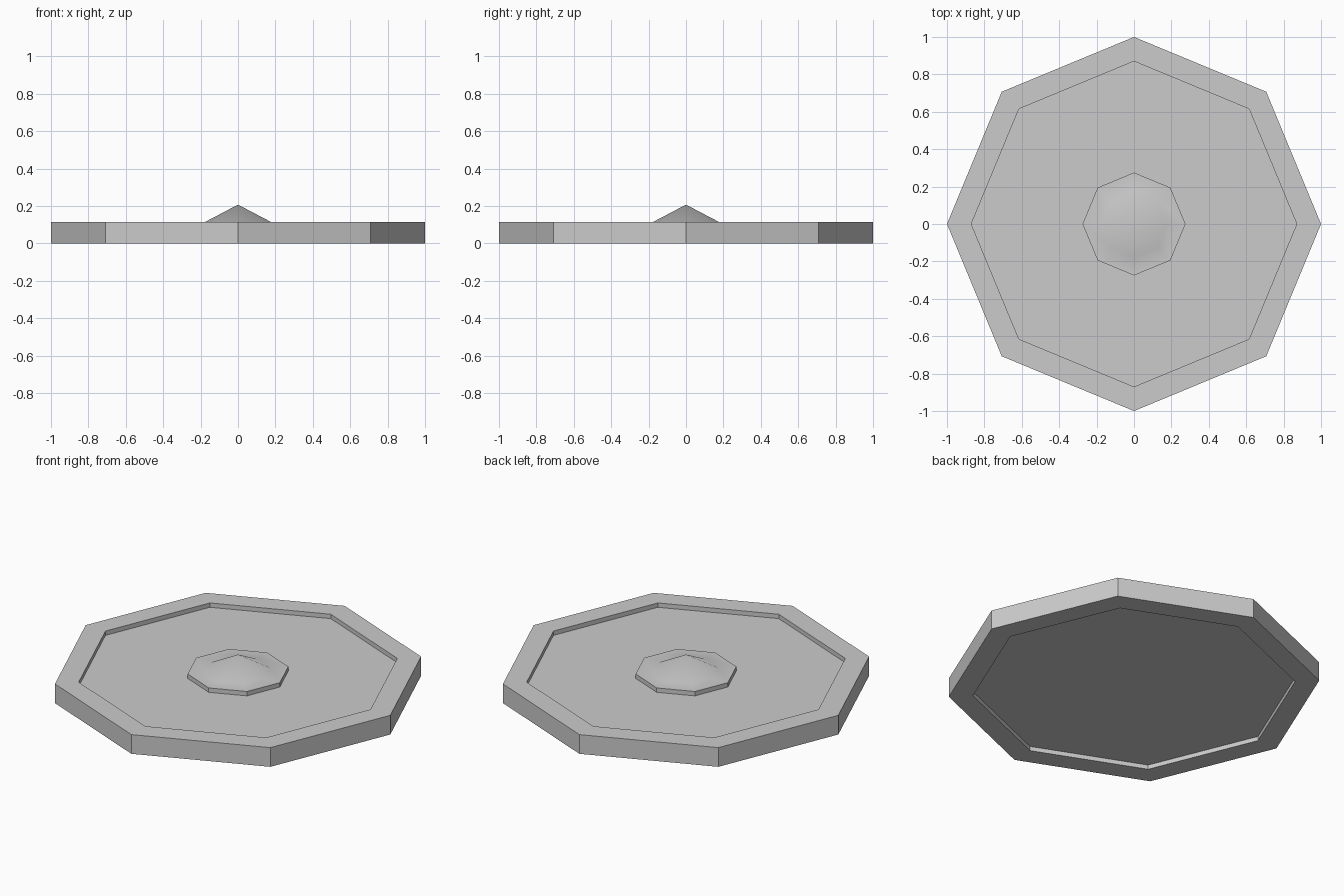
import bpy, bmesh
from math import cos, sin, pi, radians

if "Cube" in bpy.data.objects:
    bpy.data.objects.remove(bpy.data.objects["Cube"])

SIDES = 8


def lathe(name, profile):
    """Turn an (r, z) profile into an eight-sided solid; r = 0 ends become poles."""
    bm = bmesh.new()
    rings = []
    for r, z in profile:
        if r == 0:
            rings.append([bm.verts.new((0, 0, z))] * SIDES)
        else:
            rings.append([bm.verts.new((r * cos(2 * pi * i / SIDES),
                                        r * sin(2 * pi * i / SIDES), z))
                          for i in range(SIDES)])
    for a, b in zip(rings, rings[1:]):
        for i in range(SIDES):
            j = (i + 1) % SIDES
            bm.faces.new(dict.fromkeys((a[i], a[j], b[j], b[i])))
    bmesh.ops.recalc_face_normals(bm, faces=bm.faces)
    mesh = bpy.data.meshes.new(name)
    bm.to_mesh(mesh)
    bm.free()
    obj = bpy.data.objects.new(name, mesh)
    bpy.context.collection.objects.link(obj)
    bpy.ops.object.select_all(action='DESELECT')
    obj.select_set(True)
    bpy.context.view_layer.objects.active = obj
    bpy.ops.object.shade_smooth_by_angle(angle=radians(30))
    return obj


H, STEP, R_IN = 0.114, 0.026, 0.87

# Plate: recessed underside, rim, recessed top, raised boss with pointed centre
lathe("octagonal_plate", [
    (0, STEP), (R_IN, STEP), (R_IN, 0), (1, 0), (1, H),
    (R_IN, H), (R_IN, H - STEP), (0.275, H - STEP), (0.275, H),
    (0.177, H), (0, 0.207),
])
